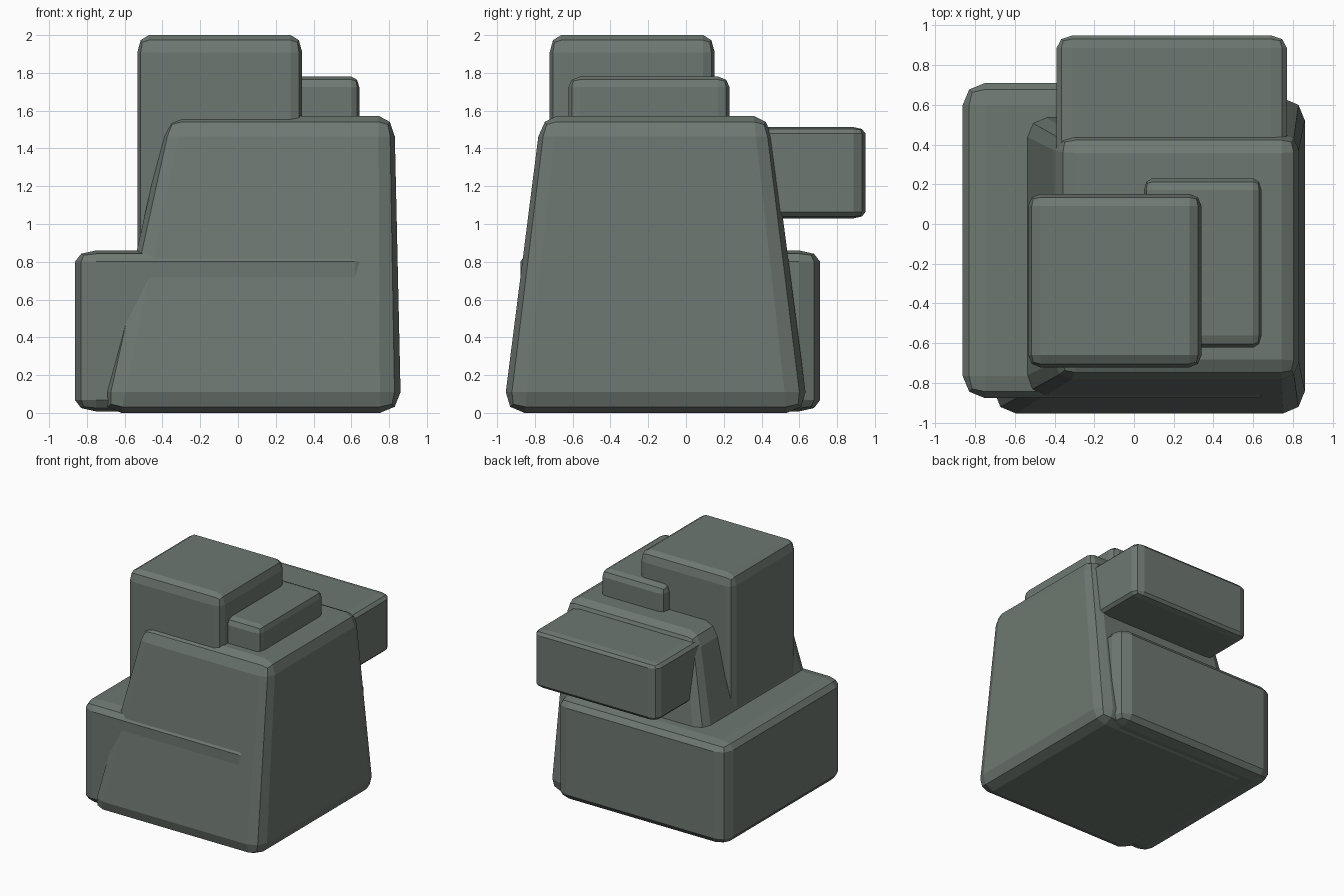
import bpy, bmesh

if "Cube" in bpy.data.objects:
    bpy.data.objects.remove(bpy.data.objects["Cube"])

stone = bpy.data.materials.new("grey green stone")
stone.diffuse_color = (0.155, 0.187, 0.165, 1)
stone.use_nodes = True
stone.node_tree.nodes["Principled BSDF"].inputs["Base Color"].default_value = stone.diffuse_color


def block(name, x, y, z, top_x=None, top_y=None, bevel=0.07):
    """Bevelled unit cube stretched to the given ranges, optionally tapering to a top rectangle."""
    top_x, top_y = top_x or x, top_y or y
    bm = bmesh.new()
    bmesh.ops.create_cube(bm, size=1)
    bmesh.ops.bevel(bm, geom=bm.edges[:], offset=bevel, segments=2,
                    profile=0.5, affect='EDGES')
    for v in bm.verts:
        u, w, h = (c + 0.5 for c in v.co)
        xs = [a + (b - a) * h for a, b in zip(x, top_x)]
        ys = [a + (b - a) * h for a, b in zip(y, top_y)]
        v.co = (xs[0] + (xs[1] - xs[0]) * u,
                ys[0] + (ys[1] - ys[0]) * w,
                z[0] + (z[1] - z[0]) * h)
    bmesh.ops.recalc_face_normals(bm, faces=bm.faces[:])
    mesh = bpy.data.meshes.new(name)
    bm.to_mesh(mesh)
    bm.free()
    mesh.materials.append(stone)
    obj = bpy.data.objects.new(name, mesh)
    bpy.context.collection.objects.link(obj)
    return obj


# Tapered central mass
block("main_body", (-0.73, 0.863), (-0.968, 0.647), (0.0, 1.573),
      (-0.375, 0.828), (-0.768, 0.443))
# Wide low block showing on the left and back
block("low_block", (-0.863, 0.73), (-0.877, 0.71), (0.008, 0.86))
# Tall block standing out of the top
block("tall_block", (-0.533, 0.34), (-0.722, 0.152), (0.7, 2.0))
# Smaller step beside it
block("step_block", (0.05, 0.642), (-0.622, 0.23), (1.0, 1.78))
# Overhanging block on the back
block("back_block", (-0.39, 0.77), (0.05, 0.95), (1.03, 1.513))
